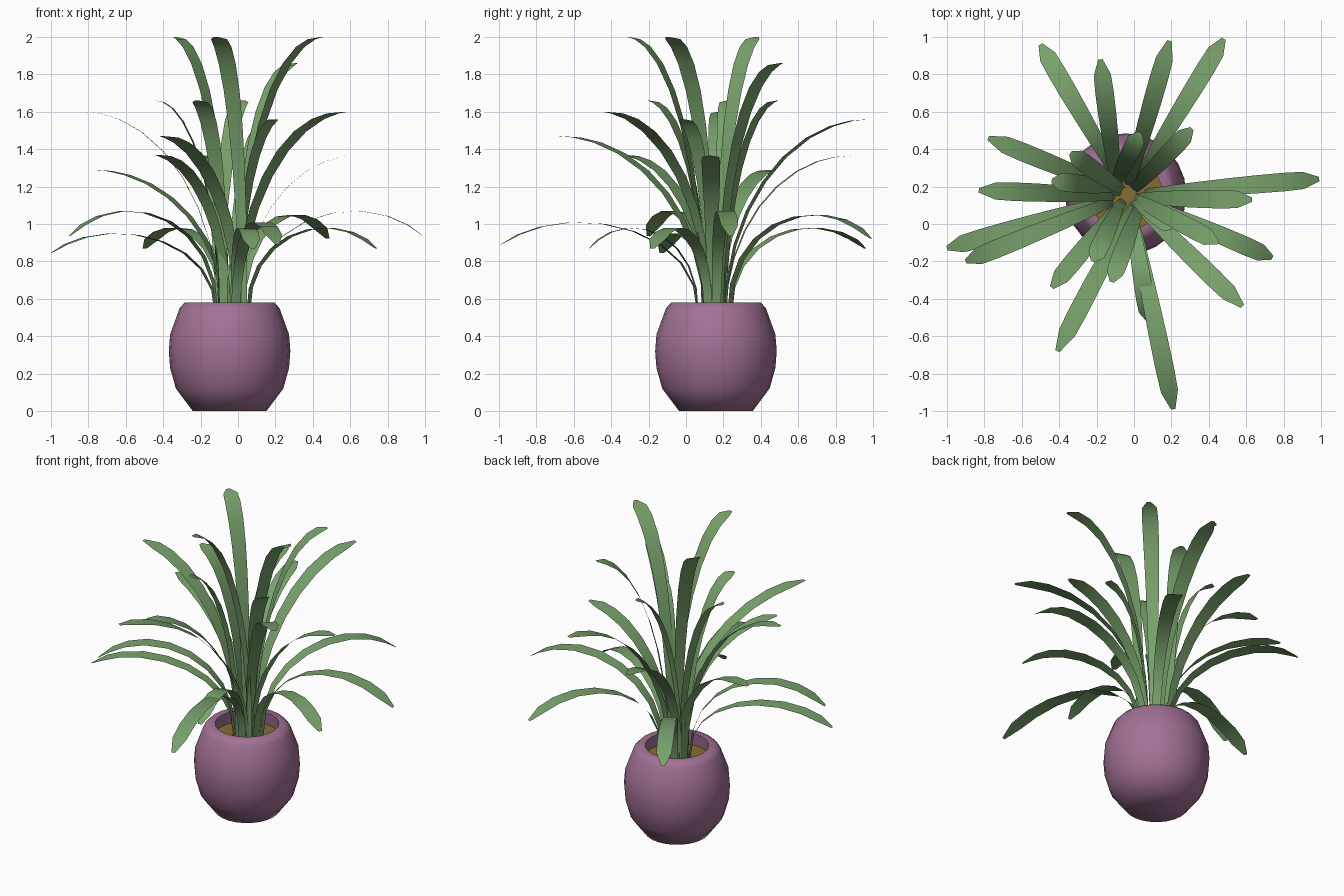
import bpy, bmesh, math
from mathutils import Vector

if "Cube" in bpy.data.objects:
    bpy.data.objects.remove(bpy.data.objects["Cube"])

CX, CY, SOIL = -0.045, 0.16, 0.5

def material(name, rgb):
    m = bpy.data.materials.new(name)
    m.diffuse_color = (*rgb, 1)
    m.use_nodes = True
    m.node_tree.nodes["Principled BSDF"].inputs["Base Color"].default_value = m.diffuse_color
    return m

MAUVE = material("mauve_glaze", (0.36, 0.165, 0.30))
GREEN = material("leaf_green", (0.19, 0.36, 0.15))
BROWN = material("ochre_soil", (0.24, 0.15, 0.03))

def finish(name, bm, mat, angle):
    me = bpy.data.meshes.new(name)
    bm.to_mesh(me)
    bm.free()
    ob = bpy.data.objects.new(name, me)
    bpy.context.collection.objects.link(ob)
    me.materials.append(mat)
    bpy.ops.object.select_all(action='DESELECT')
    ob.select_set(True)
    bpy.context.view_layer.objects.active = ob
    bpy.ops.object.shade_smooth_by_angle(angle=math.radians(angle))
    return ob

def lathe(name, profile, mat, n=24):
    bm = bmesh.new()
    rings = [[bm.verts.new((CX + r * math.cos(2 * math.pi * i / n),
                            CY + r * math.sin(2 * math.pi * i / n), z))
              for i in range(n)] for r, z in profile]
    for a, b in zip(rings, rings[1:]):
        for i in range(n):
            j = (i + 1) % n
            bm.faces.new((a[i], a[j], b[j], b[i]))
    bm.faces.new(rings[0][::-1])
    bm.faces.new(rings[-1])
    finish(name, bm, mat, 58)

# Rounded pot with an open rim, and the soil inside
lathe("pot", [(.197, 0), (.287, .12), (.318, .23), (.325, .32), (.318, .41),
              (.267, .55), (.24, .58), (.195, .58), (.205, .47)], MAUVE)
lathe("soil", [(.203, .475), (.2, SOIL)], BROWN)

# Strap leaves: flat ribbons along an elliptical arc
STEPS = [0, .12, .24, .36, .48, .6, .72, .83, .92, 1]
WIDTHS = [.045, .052, .06, .07, .08, .09, .097, .099, .092, .024]

def leaf(name, tip, peak, end_deg, r0, root=(-.03, .155)):
    root = Vector(root)
    d = Vector(tip) - root
    out = d.normalized()
    reach = d.length - r0
    side = Vector((-out.y, out.x))
    end = math.radians(end_deg)
    bm = bmesh.new()
    prev = None
    for t, w in zip(STEPS, WIDTHS):
        a = end * t
        p = root + out * (r0 + reach * (1 - math.cos(a)) / (1 - math.cos(end)))
        rise = math.sin(a)
        if end_deg > 90 and a < math.pi / 2:
            rise = rise ** 0.85  # steeper stalk on the drooping leaves
        z = SOIL + (peak - SOIL) * rise
        pair = [bm.verts.new((*(p + side * s * w / 2), z)) for s in (1, -1)]
        if prev:
            bm.faces.new((prev[0], prev[1], pair[1], pair[0]))
        prev = pair
    finish(name, bm, GREEN, 60)

# Tip x, tip y, highest z, and where needed the root x, y
UPRIGHT = [(-.34, .38, 2.0), (-.12, -.31, 2.0, .04, .13), (.45, -.10, 2.0),
           (.31, .51, 1.86), (-.44, .23, 1.66, -.06, .19),
           (-.22, -.20, 1.66, -.06, .14), (.03, .49, 1.66, -.12, .17),
           (-.83, .18, 1.6, -.06, .15), (.58, -.44, 1.6), (.19, .98, 1.56, -.04, .17),
           (.21, -.02, 1.56), (-.41, -.68, 1.47, .02, .14),
           (-.44, -.34, 1.37), (.63, .13, 1.365, -.03, .14),
           (-.18, .88, 1.365, -.09, .17), (-.78, .46, 1.29)]
DROOPING = [(-.90, -.20, 1.07), (-1.0, -.13, .95), (.99, .24, 1.07),
            (.74, -.18, .98), (.48, .99, 1.05), (-.50, .96, .98),
            (.21, -.99, 1.01), (.08, -.52, .98)]
for i, (x, y, z, *root) in enumerate(UPRIGHT):
    leaf(f"upright_leaf_{i + 1}", (x, y), z, 90, .04, root or (-.03, .155))
for i, (x, y, z) in enumerate(DROOPING):
    leaf(f"drooping_leaf_{i + 1}", (x, y), z, 130, .09)
